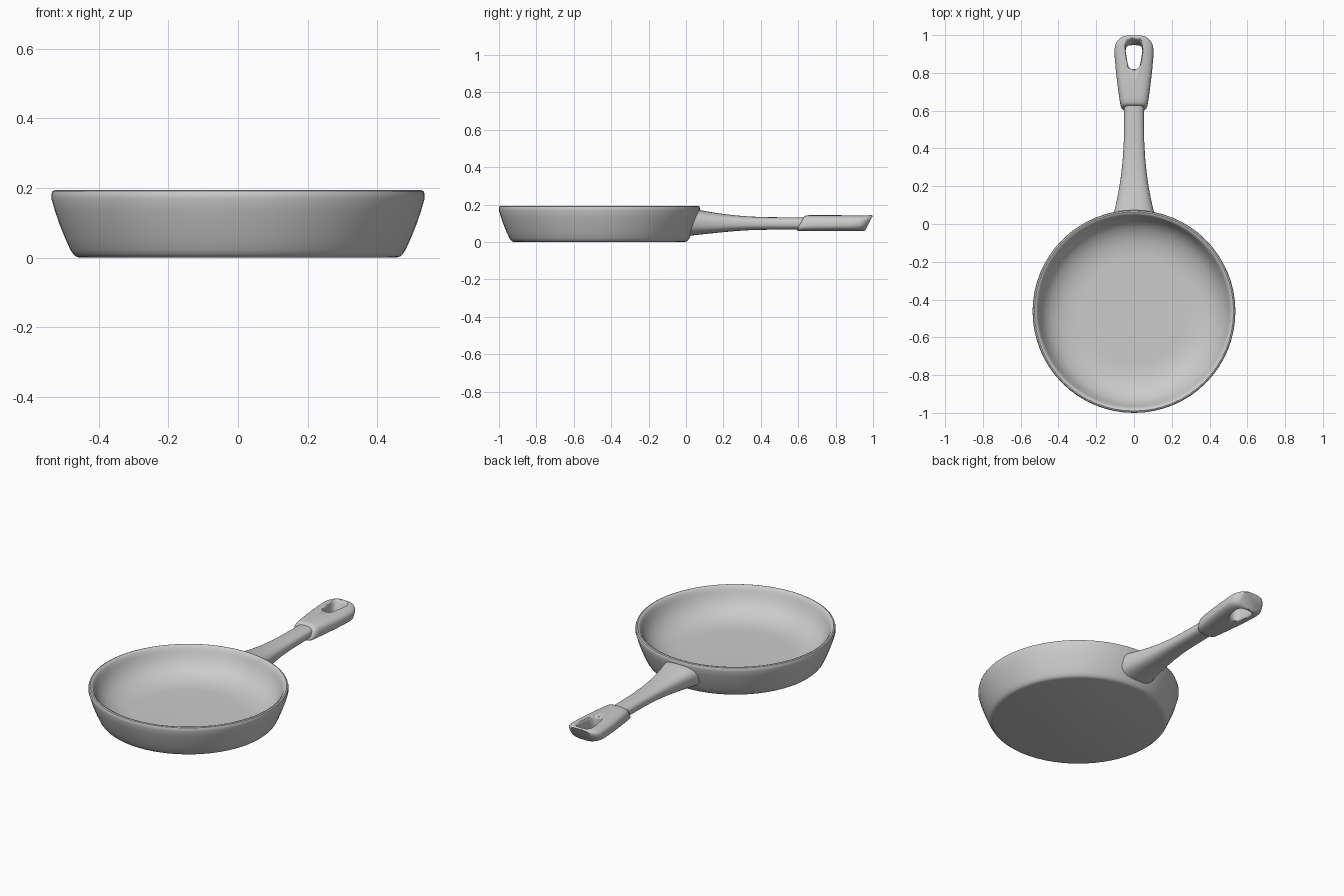
import bpy, bmesh, math

CY = -0.463  # pan centre on y


def finish(name, bm, angle=40):
    bmesh.ops.recalc_face_normals(bm, faces=bm.faces[:])
    mesh = bpy.data.meshes.new(name)
    bm.to_mesh(mesh)
    bm.free()
    ob = bpy.data.objects.new(name, mesh)
    bpy.context.collection.objects.link(ob)
    bpy.ops.object.select_all(action='DESELECT')
    bpy.context.view_layer.objects.active = ob
    ob.select_set(True)
    bpy.ops.object.shade_smooth_by_angle(angle=math.radians(angle))
    return ob


def loft(name, rings, angle=40):
    """Skin a list of equal-length closed rings and cap both ends."""
    bm = bmesh.new()
    vs = [[bm.verts.new(p) for p in r] for r in rings]
    n = len(vs[0])
    for a, b in zip(vs, vs[1:]):
        for i in range(n):
            j = (i + 1) % n
            bm.faces.new((a[i], a[j], b[j], b[i]))
    bm.faces.new(vs[0])
    bm.faces.new(vs[-1])
    return finish(name, bm, angle)


def section(y, hw, z0, z1, shear=0.0, bow=0.0, power=2.6, n=40):
    """Rounded cross-section, tilted by shear and bowed to hug the round pan."""
    zc, hz, pts = (z0 + z1) / 2, (z1 - z0) / 2, []
    for i in range(n):
        t = 2 * math.pi * i / n
        c, s = math.cos(t), math.sin(t)
        x = hw * math.copysign(abs(c) ** (2 / power), c)
        z = zc + hz * math.copysign(abs(s) ** (2 / power), s)
        pts.append((x, y + shear * (z - zc) - bow * x * x, z))
    return pts


# Pan: outer foot, wall, rim, then bowl interior (radius, height)
profile = [(0.455, 0.0), (0.466, 0.003), (0.474, 0.010), (0.482, 0.022), (0.497, 0.055),
           (0.513, 0.095), (0.527, 0.135), (0.537, 0.170), (0.537, 0.182), (0.534, 0.191),
           (0.527, 0.194), (0.518, 0.191), (0.511, 0.183), (0.503, 0.165), (0.490, 0.135),
           (0.470, 0.105), (0.440, 0.078), (0.400, 0.057), (0.355, 0.044), (0.310, 0.039),
           (0.280, 0.038)]
N = 64
loft("pan", [[(r * math.cos(2 * math.pi * i / N), CY + r * math.sin(2 * math.pi * i / N), z)
              for i in range(N)] for r, z in profile])

# Handle neck: flared where it joins the pan wall
neck = [(0.030, 0.118, 0.030, 0.172, 0.36, 1.0), (0.055, 0.110, 0.035, 0.170, 0.33, 0.8),
        (0.090, 0.100, 0.040, 0.165, 0.25, 0.4), (0.14, 0.088, 0.046, 0.158, 0.1, 0),
        (0.20, 0.077, 0.053, 0.150, 0, 0), (0.27, 0.067, 0.059, 0.142, 0, 0),
        (0.35, 0.059, 0.064, 0.136, 0, 0), (0.44, 0.054, 0.066, 0.133, 0, 0),
        (0.55, 0.052, 0.066, 0.132, 0, 0), (0.66, 0.052, 0.067, 0.132, 0, 0)]
loft("handle_neck", [section(*s) for s in neck])

# Grip: sleeve with slanted ends
grip = [(0.612, 0.054, 0.066, 0.134), (0.616, 0.062, 0.061, 0.140), (0.626, 0.070, 0.058, 0.143),
        (0.65, 0.075, 0.058, 0.144), (0.72, 0.085, 0.058, 0.144), (0.80, 0.095, 0.058, 0.144),
        (0.88, 0.102, 0.058, 0.144), (0.925, 0.103, 0.058, 0.144), (0.945, 0.099, 0.058, 0.144),
        (0.962, 0.088, 0.058, 0.144), (0.972, 0.077, 0.059, 0.143), (0.978, 0.068, 0.062, 0.140)]
handle_grip = loft("handle_grip", [section(y, w, a, b, 0.52, 0, 3.0) for y, w, a, b in grip])


# Hanging hole: tapered slot, flared at both mouths, far wall leaning with the tip
def slot(z, grow):
    half = [(0.0, 0.820), (0.018, 0.822), (0.029, 0.832), (0.035, 0.855), (0.043, 0.900),
            (0.045, 0.925), (0.041, 0.945), (0.030, 0.957), (0.0, 0.961)]
    full = half + [(-x, y) for x, y in half[-2:0:-1]]
    out = []
    for x, y in full:
        lean = 0.42 * (z - 0.1) * (y - 0.82) / 0.14
        out.append((x * (1 + grow / 0.045), 0.89 + (y - 0.89) * (1 + grow / 0.07) + lean, z))
    return out


cutter = loft("hole_cutter", [slot(z, g) for z, g in
                              [(0.04, 0.008), (0.058, 0.006), (0.064, 0.002), (0.072, 0.0),
                               (0.130, 0.0), (0.138, 0.002), (0.144, 0.006), (0.16, 0.008)]])
cutter.hide_render = True
cutter.hide_set(True)
mod = handle_grip.modifiers.new("hanging_hole", 'BOOLEAN')
mod.object = cutter
mod.operation = 'DIFFERENCE'
mod.solver = 'EXACT'
